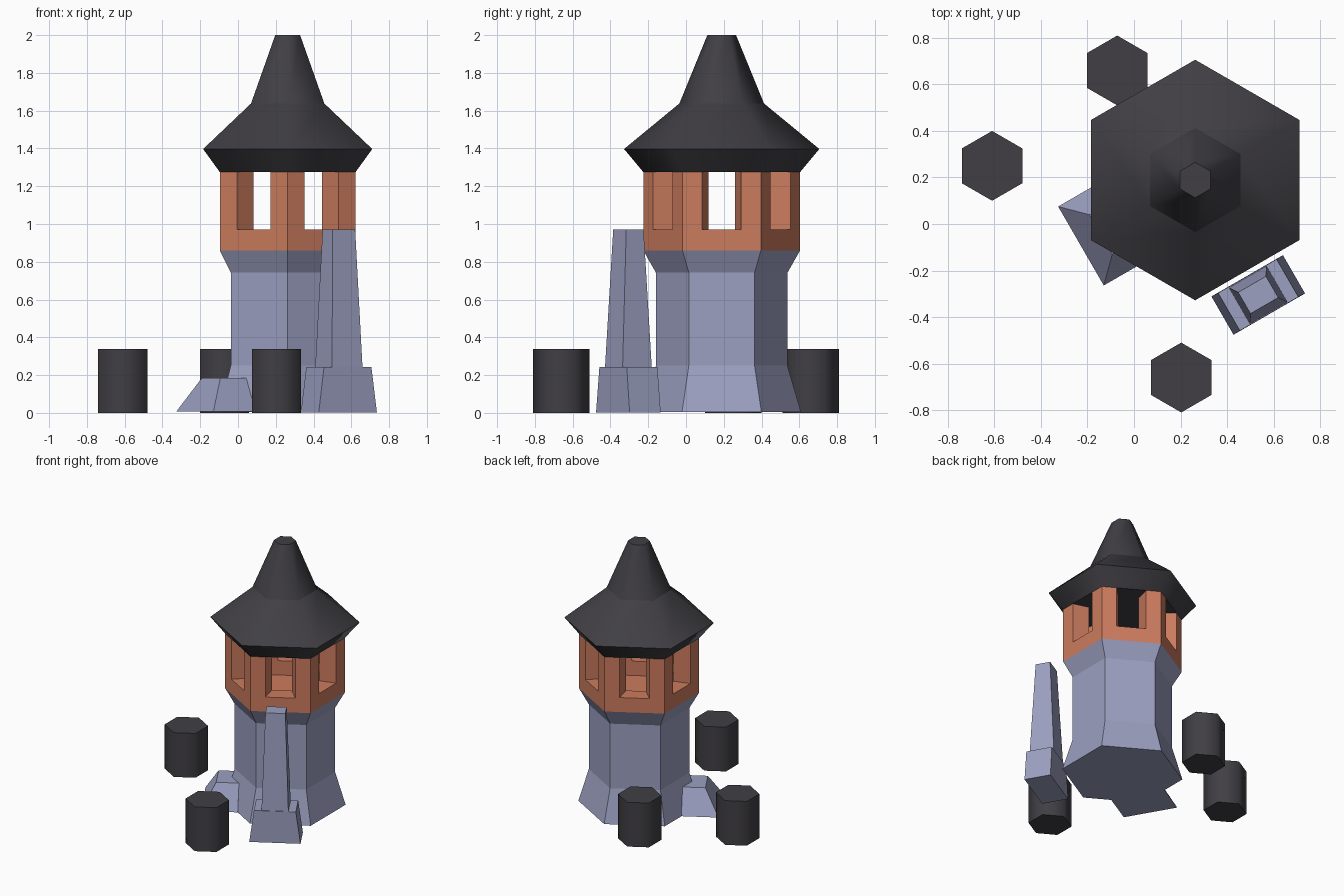
import bpy, bmesh, math
from mathutils import Vector

if "Cube" in bpy.data.objects:
    bpy.data.objects.remove(bpy.data.objects["Cube"])

CX, CY = 0.263, 0.189  # tower axis


def material(name, rgb):
    m = bpy.data.materials.new(name)
    m.diffuse_color = (*rgb, 1)
    m.use_nodes = True
    m.node_tree.nodes["Principled BSDF"].inputs["Base Color"].default_value = m.diffuse_color
    return m


stone = material("blue_grey_stone", (0.33, 0.35, 0.53))
clay = material("terracotta", (0.60, 0.20, 0.112))
slate = material("dark_slate", (0.052, 0.049, 0.057))


def finish(bm, name, mat):
    bmesh.ops.remove_doubles(bm, verts=bm.verts, dist=1e-5)
    bmesh.ops.recalc_face_normals(bm, faces=bm.faces)
    me = bpy.data.meshes.new(name)
    bm.to_mesh(me)
    bm.free()
    me.materials.append(mat)
    ob = bpy.data.objects.new(name, me)
    bpy.context.collection.objects.link(ob)


def hexagon(r, x=CX, y=CY):
    return [(x + r * math.cos(math.radians(30 + 60 * i)),
             y + r * math.sin(math.radians(30 + 60 * i))) for i in range(6)]


def rect(x, y, angle, u0, u1, v0, v1):
    """Rectangle with u along the angle and v to its left."""
    c, s = math.cos(math.radians(angle)), math.sin(math.radians(angle))
    return [(x + u * c - v * s, y + u * s + v * c)
            for u, v in ((u0, v0), (u1, v0), (u1, v1), (u0, v1))]


def loft(bm, rings, smooth=False):
    """Closed solid through (outline, z) rings; smooth only rounds the sides."""
    vs = [[bm.verts.new((x, y, z)) for x, y in pts] for pts, z in rings]
    n = len(vs[0])
    for a, b in zip(vs, vs[1:]):
        for i in range(n):
            j = (i + 1) % n
            f = bm.faces.new((a[i], a[j], b[j], b[i]))
            f.smooth = smooth
    bm.faces.new(vs[0][::-1])
    bm.faces.new(vs[-1])
    if smooth:
        for e in bm.edges:
            if abs(e.verts[0].co.z - e.verts[1].co.z) < 1e-4:
                e.smooth = False


def solid(name, mat, rings, smooth=False):
    bm = bmesh.new()
    loft(bm, rings, smooth)
    finish(bm, name, mat)


# Stone shaft and roof
solid("tower_shaft", stone, [(hexagon(r), z) for r, z in
      ((0.42, 0.005), (0.348, 0.25), (0.348, 0.742), (0.415, 0.86))])
solid("roof", slate, [(hexagon(r), z) for r, z in
      ((0.415, 1.275), (0.517, 1.397), (0.224, 1.638), (0.076, 2.0))], True)

# Watch room: hexagonal wall with six openings reaching the roof
W, IN = 0.207, 0.67
R = 0.415
corners = [Vector(p) for p in hexagon(R)]
outer, is_window = [], []
for i in range(6):
    p, a, b = corners[i], corners[i - 1], corners[(i + 1) % 6]
    t = (R - W) / 2 / R
    outer += [p.lerp(a, t), p, p.lerp(b, t)]
    is_window += [False, False, True]
centre = Vector((CX, CY))
inner = [centre + (p - centre) * IN for p in outer]
Z0, ZS, Z1 = 0.86, 0.97, 1.275
bm = bmesh.new()


def quad(*pts):
    bm.faces.new([bm.verts.new((p.x, p.y, z)) for p, z in pts])


for i in range(18):
    j = (i + 1) % 18
    o, p, q, r = outer[i], outer[j], inner[i], inner[j]
    quad((o, Z0), (p, Z0), (p, ZS), (o, ZS))
    quad((q, Z0), (q, ZS), (r, ZS), (r, Z0))
    if is_window[i]:
        quad((o, ZS), (p, ZS), (r, ZS), (q, ZS))  # sill
        quad((o, ZS), (q, ZS), (q, Z1), (o, Z1))  # jambs
        quad((p, ZS), (p, Z1), (r, Z1), (r, ZS))
    else:
        quad((o, ZS), (p, ZS), (p, Z1), (o, Z1))
        quad((q, ZS), (q, Z1), (r, Z1), (r, ZS))
        quad((o, Z1), (p, Z1), (r, Z1), (q, Z1))
bm.faces.new([bm.verts.new((p.x, p.y, Z0 + 0.001)) for p in inner])  # floor
finish(bm, "watch_room", clay)

# Tall tapered buttress on a wider foot
def block(length, depth):
    return rect(0.534, -0.305, 30, -length / 2, length / 2, -depth / 2, depth / 2)


bm = bmesh.new()
loft(bm, [(block(0.355, 0.19), 0.003), (block(0.29, 0.187), 0.243)])
loft(bm, [(block(0.186, 0.178), 0.243), (block(0.138, 0.106), 0.97)])
finish(bm, "buttress", stone)

# Low sloped footing at a tower corner
solid("corner_footing", stone, [
    (rect(CX, CY, 210, 0.31, 0.567, -0.196, 0.196), 0.008),
    (rect(CX, CY, 210, 0.31, 0.468, -0.098, 0.098), 0.185)])

# Barrels around the tower
for i, (x, y) in enumerate(((-0.61, 0.25), (-0.072, 0.66), (0.203, -0.66))):
    solid(f"barrel_{i + 1}", slate,
          [(hexagon(0.15, x, y), 0.0), (hexagon(0.15, x, y), 0.337)], True)
